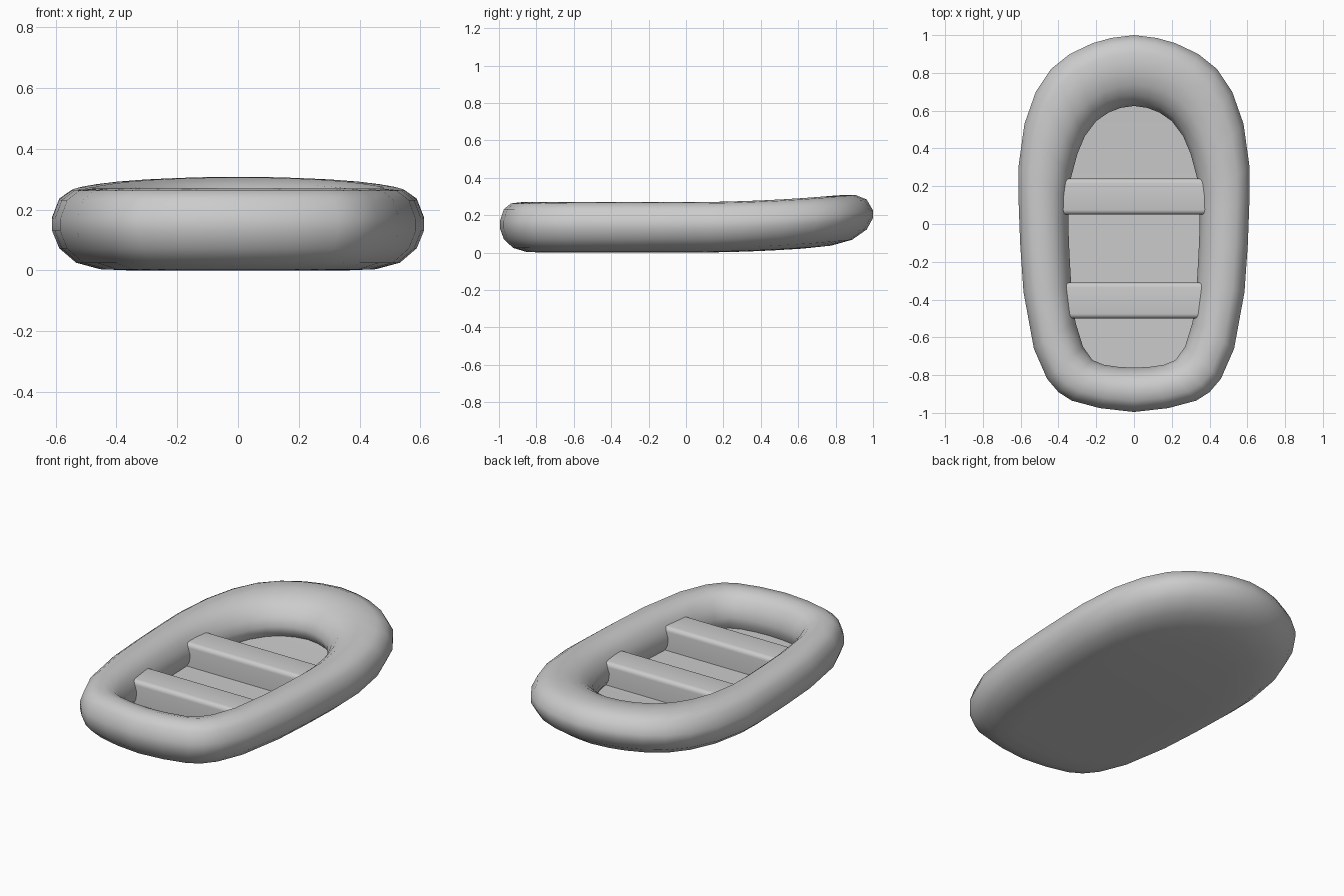
import bpy, bmesh

if "Cube" in bpy.data.objects:
    bpy.data.objects.remove(bpy.data.objects["Cube"])

# Half plan outline from bow to stern: outer x, y, inner x, y
STATIONS = [
    (0, 1, 0, .625), (.12, .985, .07, .615), (.22, .957, .135, .59),
    (.34, .9, .20, .545), (.44, .82, .26, .465), (.52, .7, .30, .37),
    (.58, .53, .332, .25), (.612, .3, .347, .12), (.612, .15, .348, 0),
    (.603, -.1, .342, -.15), (.585, -.36, .332, -.33), (.53, -.66, .31, -.52),
    (.46, -.82, .27, -.65), (.4, -.89, .22, -.72), (.33, -.935, .16, -.745),
    (.18, -.975, .08, -.757), (0, -.995, 0, -.76)]

# Tube cross-section: fraction from outer to inner edge, height
SECTION = [
    (.92, .07), (.98, .10), (1, .14), (.94, .187), (.84, .228), (.7, .257),
    (.5, .27), (.25, .263), (.09, .232), (0, .17), (0, .13), (.09, .072),
    (.30, .025), (.6, .004), (1, 0)]


def rise(y):
    """Upward sweep of the bow."""
    return .04 * (max(y, 0) / .85) ** 2


def finish(name, bm):
    bmesh.ops.recalc_face_normals(bm, faces=bm.faces)
    mesh = bpy.data.meshes.new(name)
    bm.to_mesh(mesh)
    bm.free()
    obj = bpy.data.objects.new(name, mesh)
    bpy.context.collection.objects.link(obj)
    bpy.ops.object.select_all(action='DESELECT')
    bpy.context.view_layer.objects.active = obj
    obj.select_set(True)
    bpy.ops.object.shade_smooth_by_angle(angle=0.75)
    return obj


# Inflated ring with floor and underside
bm = bmesh.new()
mirrored = [(-a, b, -c, d) for a, b, c, d in STATIONS[-2:0:-1]]
loops = []
for ox, oy, ix, iy in STATIONS + mirrored:
    loop = []
    for t, z in SECTION:
        x, y = ox + (ix - ox) * t, oy + (iy - oy) * t
        loop.append(bm.verts.new((x, y, z + rise(y))))
    loops.append(loop)
count = len(loops)
for i in range(count):
    a, b = loops[i], loops[(i + 1) % count]
    for j in range(len(SECTION) - 1):
        bm.faces.new((a[j], b[j], b[j + 1], a[j + 1]))
# Close the floor (first row) and the underside (last row) with cross strips
for row in (0, -1):
    for i in range(len(STATIONS) - 1):
        ring = [loops[i][row], loops[i + 1][row],
                loops[(count - i - 1) % count][row], loops[(count - i) % count][row]]
        bm.faces.new(list(dict.fromkeys(ring)))
finish("inflatable_hull", bm)


# Two bench seats with rounded edges, ends sunk into the ring
def seat(name, y, half_length):
    bm = bmesh.new()
    bmesh.ops.create_cube(bm, size=1)
    for v in bm.verts:
        v.co = (v.co.x * 2 * half_length, y + v.co.y * .19, .13 + v.co.z * .15)
    edges = [e for e in bm.edges
             if abs(e.verts[0].co.x - e.verts[1].co.x) > .1 and e.verts[0].co.z > .1]
    bmesh.ops.bevel(bm, geom=edges, offset=.025, segments=4, profile=.5, affect='EDGES')
    finish(name, bm)


seat("front_seat", .145, .43)
seat("rear_seat", -.405, .41)
